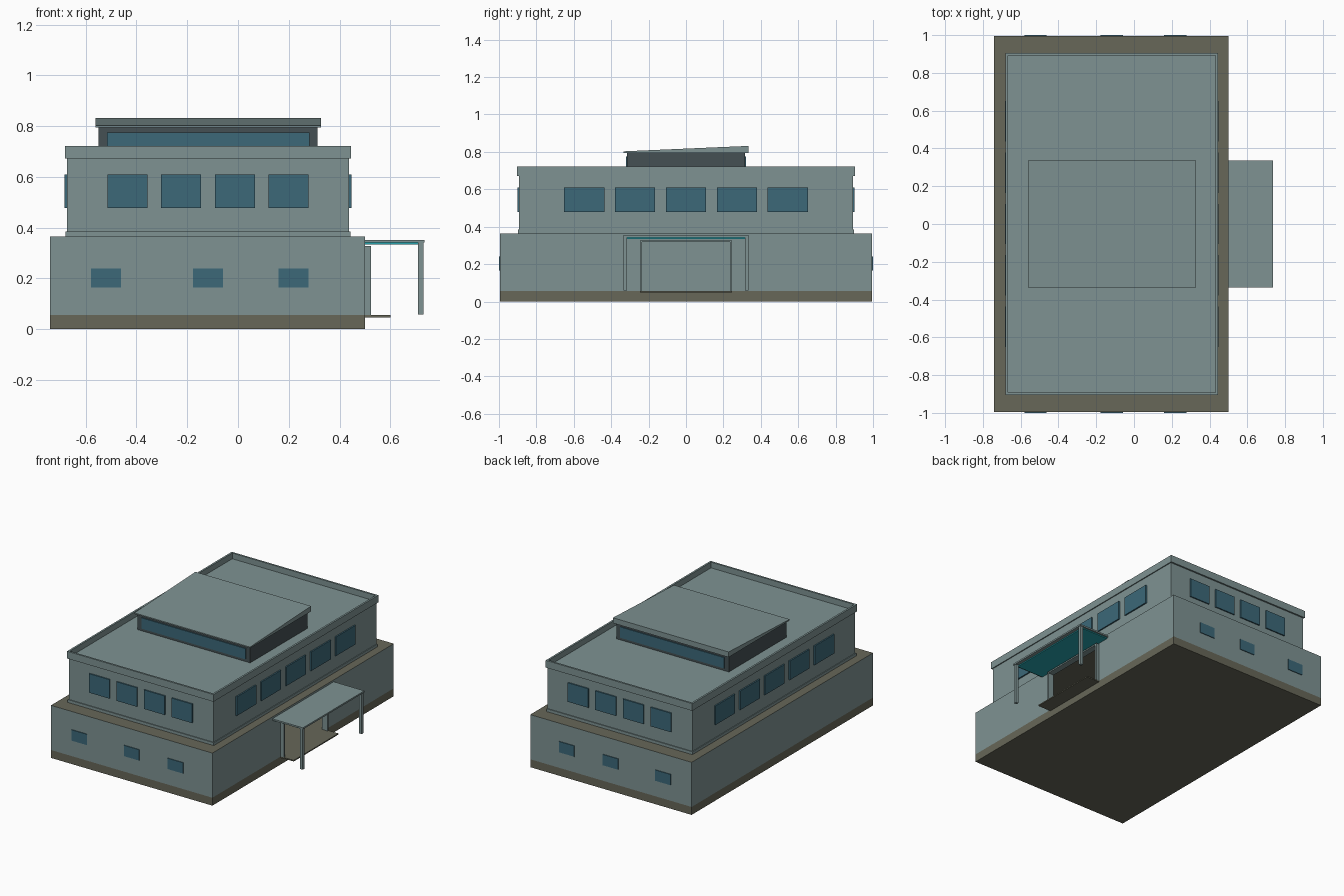
import bpy, bmesh

cube = bpy.data.objects.get("Cube")
if cube:
    bpy.data.objects.remove(cube, do_unlink=True)


def material(name, rgb):
    m = bpy.data.materials.new(name)
    m.use_nodes = True
    m.diffuse_color = (*rgb, 1)
    m.node_tree.nodes["Principled BSDF"].inputs["Base Color"].default_value = (*rgb, 1)
    return m


wall = material("grey_wall", (0.21, 0.29, 0.29))
stone = material("brown_stone", (0.135, 0.135, 0.098))
glass = material("blue_glass", (0.045, 0.14, 0.19))
dark = material("dark_grey", (0.058, 0.08, 0.087))
teal = material("teal_soffit", (0.021, 0.376, 0.429))


def finish(name, bm, mats, rule=None):
    bmesh.ops.recalc_face_normals(bm, faces=bm.faces)
    if rule:
        for f in bm.faces:
            f.material_index = 1 if rule(f) else 0
    mesh = bpy.data.meshes.new(name)
    bm.to_mesh(mesh)
    bm.free()
    for m in mats:
        mesh.materials.append(m)
    obj = bpy.data.objects.new(name, mesh)
    bpy.context.collection.objects.link(obj)
    return obj


def box_mesh(x, y, z):
    bm = bmesh.new()
    bmesh.ops.create_cube(bm, size=1)
    for v in bm.verts:
        v.co = [lo if c < 0 else hi for c, (lo, hi) in zip(v.co, (x, y, z))]
    return bm


def box(name, x, y, z, mat, top=None):
    mats = [mat, top] if top else [mat]
    return finish(name, box_mesh(x, y, z), mats,
                  (lambda f: f.normal.z > 0.5) if top else None)


def both(h):
    return (-h, h)


# Ground floor: plinth, hollow walls with an open doorway, terrace
X0, X1, Y, T = -0.74, 0.5, 0.995, 0.02
FLOOR, TERRACE = 0.055, 0.365
DOOR, HEAD = 0.235, 0.317
box("plinth", (X0, X1), both(Y), (0, FLOOR), stone)

half = [(X1, DOOR), (X1, Y), (X0, Y)]
inner = [(X0 + T, Y - T), (X1 - T, Y - T), (X1 - T, DOOR)]
plan = half + [(x, -y) for x, y in reversed(half)]
plan += [(x, -y) for x, y in reversed(inner)] + inner
bm = bmesh.new()
base = bm.faces.new([bm.verts.new((x, y, FLOOR)) for x, y in plan])
up = bmesh.ops.extrude_face_region(bm, geom=[base])["geom"]
for v in up:
    if isinstance(v, bmesh.types.BMVert):
        v.co.z = TERRACE
finish("lower_walls", bm, [wall, stone], lambda f: f.normal.z > 0.5)
box("door_lintel", (X1 - T, X1), both(DOOR), (HEAD, TERRACE), wall, stone)
box("terrace", (X0 + T, X1 - T), both(Y - T), (TERRACE - 0.01, TERRACE), stone)

# Upper floor with sill band and parapet
UX0, UX1, UY = -0.674, 0.438, 0.893
box("upper_walls", (UX0, UX1), both(UY), (TERRACE, 0.675), wall)
box("sill_band", (UX0 - 0.005, UX1 + 0.005), both(UY + 0.006), (TERRACE, 0.385), wall)

bm = box_mesh((UX0 - 0.007, UX1 + 0.007), both(UY + 0.011), (0.672, 0.722))
top = [f for f in bm.faces if f.calc_center_median().z > 0.72]
bmesh.ops.inset_region(bm, faces=top, thickness=0.013, use_even_offset=True)
well = bmesh.ops.extrude_face_region(bm, geom=top)["geom"]
bmesh.ops.delete(bm, geom=top, context="FACES")
for v in well:
    if isinstance(v, bmesh.types.BMVert):
        v.co.z = 0.682
finish("parapet_roof", bm, [wall])

# Windows on the two ends and the two long sides
P = 0.0085
for side, tag in ((-1, "front"), (1, "back")):
    for i in range(4):
        c = -0.436 + i * 0.2117
        box(f"{tag}_upper_window_{i + 1}", (c - 0.079, c + 0.079),
            sorted((side * UY, side * (UY + P))), (0.478, 0.61), glass)
    for i, c in enumerate((-0.521, -0.118, 0.218)):
        box(f"{tag}_lower_window_{i + 1}", (c - 0.059, c + 0.059),
            sorted((side * Y, side * (Y + 0.005))), (0.165, 0.24), glass)
for tag, x in (("right", (UX0 - P - 0.001, UX0)), ("left", (UX1, UX1 + P + 0.001))):
    for i in range(5):
        c = (i - 2) * 0.272
        box(f"{tag}_window_{i + 1}", x, (c - 0.107, c + 0.107), (0.478, 0.61), glass)

# Roof lantern with long windows and a sloping lid
box("lantern_walls", (-0.55, 0.314), both(0.315), (0.68, 0.797), dark)
for side, tag in ((-1, "front"), (1, "back")):
    box(f"{tag}_lantern_window", (-0.517, 0.281),
        sorted((side * 0.315, side * 0.321)), (0.7, 0.775), glass)
bm = box_mesh((-0.562, 0.327), both(0.335), (0.795, 0.803))
for v in bm.verts:
    if v.co.y > 0 and v.co.z > 0.8:
        v.co.z = 0.832
finish("lantern_roof", bm, [wall])

# Entrance: door surround, step, canopy and posts
for s, tag in ((-1, "right"), (1, "left")):
    box(f"{tag}_door_jamb", (X1, 0.524), sorted((s * DOOR, s * 0.246)), (FLOOR, HEAD), wall)
    box(f"{tag}_canopy_post", (0.71, 0.73), sorted((s * 0.315, s * 0.333)), (0.058, 0.342), wall)
box("door_head", (X1, 0.524), both(0.246), (HEAD, 0.327), wall)
box("door_step", (X1, 0.6), both(0.245), (0.047, FLOOR), stone)
box("canopy", (X1, 0.735), both(0.337), (0.341, 0.352), wall)
box("canopy_soffit", (X1, 0.709), both(0.325), (0.334, 0.341), teal)
